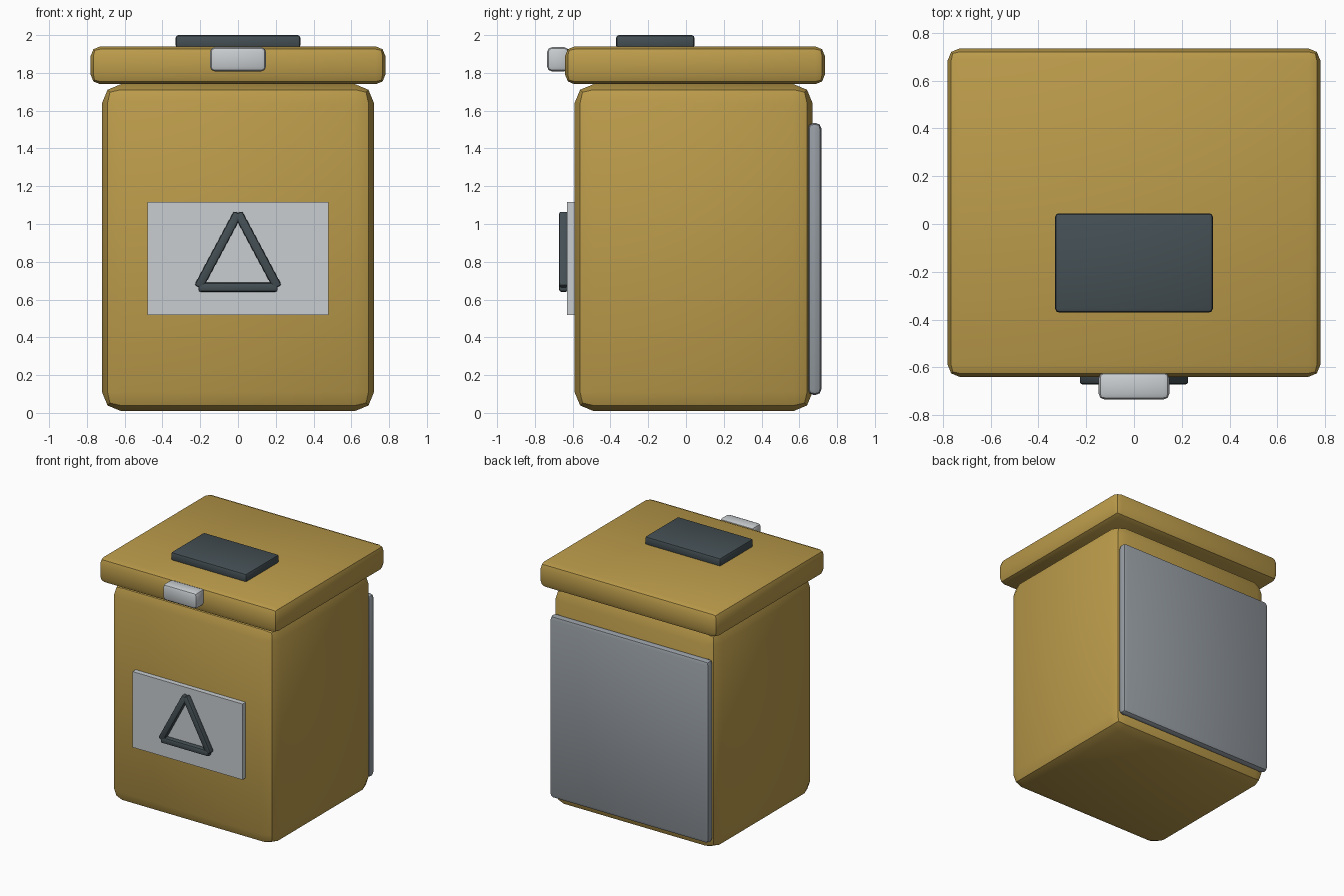
import bpy, math
from mathutils import Vector

if "Cube" in bpy.data.objects:
    bpy.data.objects.remove(bpy.data.objects["Cube"])


def material(name, rgb):
    m = bpy.data.materials.new(name)
    m.diffuse_color = (*rgb, 1)
    m.use_nodes = True
    m.node_tree.nodes["Principled BSDF"].inputs["Base Color"].default_value = m.diffuse_color
    return m


GOLD = material("mustard_paint", (0.50, 0.33, 0.07))
LIGHT = material("light_grey", (0.58, 0.61, 0.63))
STEEL = material("steel_grey", (0.30, 0.33, 0.36))
DARK = material("charcoal", (0.058, 0.078, 0.088))


def box(name, lo, hi, mat, bevel=0.0, segments=2, turn=0.0):
    """Rounded box between two corners, optionally turned about the y axis."""
    lo, hi = Vector(lo), Vector(hi)
    bpy.ops.mesh.primitive_cube_add(size=1, location=(lo + hi) / 2)
    ob = bpy.context.object
    ob.name = name
    ob.scale = hi - lo
    bpy.ops.object.transform_apply(location=False, rotation=False, scale=True)
    ob.rotation_euler.y = turn
    ob.data.materials.append(mat)
    if bevel:
        b = ob.modifiers.new("rounding", 'BEVEL')
        b.width, b.segments = bevel, segments
        bpy.ops.object.modifier_apply(modifier=b.name)
        bpy.ops.object.shade_smooth_by_angle(angle=math.radians(30))
    return ob


# Main container and overhanging lid
box("body", (-0.72, -0.59, 0.01), (0.72, 0.67, 1.74), GOLD, 0.1)
box("lid", (-0.78, -0.64, 1.74), (0.78, 0.735, 1.94), GOLD, 0.05)

# Pad on the lid, latch on its front edge
box("lid_pad", (-0.33, -0.37, 1.93), (0.33, 0.045, 2.0), DARK, 0.015)
box("latch", (-0.148, -0.735, 1.808), (0.148, -0.62, 1.936), LIGHT, 0.025)

# Rear panel and front label plate
box("back_panel", (-0.695, 0.645, 0.095), (0.695, 0.717, 1.535), STEEL, 0.03)
box("label_plate", (-0.48, -0.63, 0.518), (0.48, -0.585, 1.116), LIGHT)

# Triangle sign made of three bars
corners = [(-0.21, 0.665), (0.0, 1.058), (0.21, 0.665)]
for i, (x0, z0) in enumerate(corners):
    x1, z1 = corners[(i + 1) % 3]
    cx, cz = (x0 + x1) / 2, (z0 + z1) / 2
    half = math.hypot(x1 - x0, z1 - z0) / 2
    box(f"sign_bar_{i + 1}", (cx - half, -0.672, cz - 0.024), (cx + half, -0.625, cz + 0.024),
        DARK, 0.012, turn=-math.atan2(z1 - z0, x1 - x0))
